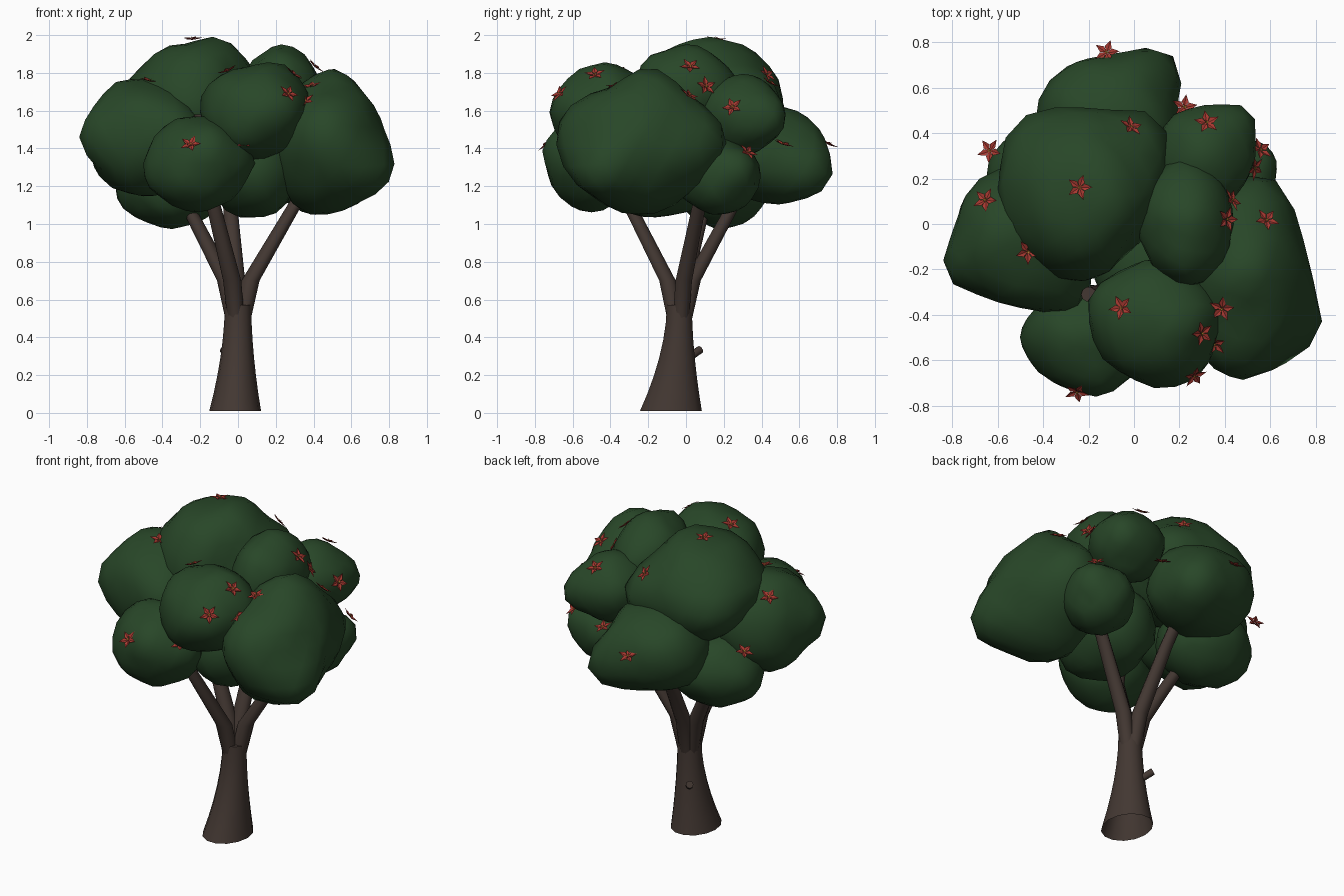
import bpy, bmesh, math
from mathutils import Vector, noise
from mathutils.bvhtree import BVHTree

cube = bpy.data.objects.get("Cube")
if cube:
    bpy.data.objects.remove(cube, do_unlink=True)

UP = Vector((0, 0, 1))


def material(name, rgb):
    m = bpy.data.materials.new(name)
    m.use_nodes = True
    m.diffuse_color = (*rgb, 1)
    m.node_tree.nodes["Principled BSDF"].inputs["Base Color"].default_value = (*rgb, 1)
    return m


leaf = material("leaf green", (0.021, 0.062, 0.021))
bark = material("bark brown", (0.056, 0.039, 0.032))
petal_red = material("petal red", (0.38, 0.04, 0.03))
stamen_yellow = material("stamen yellow", (0.55, 0.36, 0.04))


def finish(bm, name, mats, angle=50):
    """Turn a bmesh into a shaded object."""
    bmesh.ops.recalc_face_normals(bm, faces=bm.faces)
    mesh = bpy.data.meshes.new(name)
    bm.to_mesh(mesh)
    bm.free()
    for m in mats:
        mesh.materials.append(m)
    ob = bpy.data.objects.new(name, mesh)
    bpy.context.scene.collection.objects.link(ob)
    bpy.ops.object.select_all(action='DESELECT')
    ob.select_set(True)
    bpy.context.view_layer.objects.active = ob
    bpy.ops.object.shade_smooth_by_angle(angle=math.radians(angle))


def tube(name, rings, sides=12, normal=UP):
    """Skin of rings, each given as centre and two radii, open at the foot."""
    bm = bmesh.new()
    turn = UP.rotation_difference(Vector(normal))
    loops = []
    for centre, rx, ry in rings:
        loop = []
        for i in range(sides):
            a = math.tau * i / sides
            offset = turn @ Vector((rx * math.cos(a), ry * math.sin(a), 0))
            loop.append(bm.verts.new(Vector(centre) + offset))
        loops.append(loop)
    for low, high in zip(loops, loops[1:]):
        for i in range(sides):
            j = (i + 1) % sides
            bm.faces.new((low[i], low[j], high[j], high[i]))
    bm.faces.new(loops[-1])
    finish(bm, name, [bark])


# Trunk whose foot flares and leans towards the front left
trunk_rings = []
for step in range(7):
    t = step / 6
    flare = (1 - t) ** 1.8
    centre = (-0.015 * flare, -0.035 - 0.045 * flare, 0.01 + 0.56 * t)
    trunk_rings.append((centre, 0.07 + 0.067 * flare, 0.068 + 0.1 * flare))
tube("trunk", trunk_rings, 14)

# Cut stub at the back
tube("cut_stub", [((-0.03, 0.01, 0.29), 0.022, 0.022),
                  ((-0.078, 0.075, 0.335), 0.022, 0.022)], 8, (-0.6, 0.7, 0.5))

# Branches fan out from the trunk top, through a bend, to a tip inside the foliage
FORK = Vector((0, -0.035, 0.5))
for name, bend, tip in [("left_back_branch", (-0.26, 0.09, 1.08), (-0.43, 0.17, 1.38)),
                        ("front_branch", (-0.13, -0.3, 1.1), (-0.2, -0.31, 1.58)),
                        ("back_branch", (-0.04, 0.24, 1.08), (-0.08, 0.42, 1.4)),
                        ("right_branch", (0.3, 0.07, 1.1), (0.48, 0.14, 1.38))]:
    bend = Vector(bend)
    outward = bend - FORK
    outward.z = 0
    outward.normalize()
    tube(name, [(FORK + outward * 0.025, 0.045, 0.045),
                (FORK + outward * 0.07 + UP * 0.2, 0.048, 0.046),
                (bend, 0.038, 0.038), (tip, 0.033, 0.033)], 10)


def ellipsoid_radius(d, radii):
    return 1 / math.sqrt(sum((a / r) ** 2 for a, r in zip(d, radii)))


surfaces = []


def clump(name, centre, radii, *swells):
    """Lumpy ellipsoid whose surface is drawn out or in to each swell point."""
    c = Vector(centre)
    seed = Vector((len(surfaces) * 3.7, 1.3, 0.4))
    pulls = []
    for s in swells:
        out = Vector(s) - c
        toward = out.normalized()
        pulls.append((toward, out.length / ellipsoid_radius(toward, radii) - 1))
    bm = bmesh.new()
    bmesh.ops.create_icosphere(bm, subdivisions=3, radius=1)
    for v in bm.verts:
        d = v.co.normalized()
        scale = 1 + 0.09 * noise.noise(d * 1.7 + seed)
        for toward, grow in pulls:
            scale += grow * max(0, d.dot(toward)) ** 10
        v.co = c + d * ellipsoid_radius(d, radii) * scale
    surfaces.append(BVHTree.FromBMesh(bm))
    finish(bm, name, [leaf], 60)


# Foliage clumps, the largest first
clump("right_clump", (0.48, -0.25, 1.42), (0.29, 0.41, 0.34),
      (0.83, -0.47, 1.25), (0.54, -0.17, 1.81), (0.48, -0.7, 1.5),
      (0.35, -0.25, 1.04), (0.57, 0.21, 1.44))
clump("crown_clump", (-0.22, 0.13, 1.66), (0.36, 0.38, 0.31),
      (-0.12, 0.15, 1.99), (-0.54, 0.43, 1.64), (0.12, 0.44, 1.63), (0.0, -0.06, 1.7))
clump("left_clump", (-0.5, -0.05, 1.46), (0.3, 0.32, 0.31),
      (-0.81, -0.24, 1.49), (-0.24, -0.38, 1.48))
clump("back_clump", (-0.12, 0.45, 1.37), (0.32, 0.29, 0.26),
      (0.1, 0.75, 1.34), (0.1, 0.68, 1.17))
clump("upper_front_clump", (0.09, -0.43, 1.59), (0.28, 0.28, 0.25),
      (0.28, -0.68, 1.62), (0.38, -0.35, 1.65), (0.25, -0.42, 1.84), (-0.21, -0.36, 1.6))
clump("front_clump", (-0.21, -0.5, 1.32), (0.27, 0.24, 0.25),
      (-0.5, -0.54, 1.28), (-0.14, -0.76, 1.41), (0.08, -0.5, 1.34))
clump("upper_right_clump", (0.23, 0, 1.7), (0.2, 0.28, 0.24))
clump("back_right_clump", (0.31, 0.3, 1.58), (0.22, 0.22, 0.21), (0.51, 0.5, 1.55))
clump("lower_right_clump", (0.41, 0.17, 1.25), (0.21, 0.22, 0.2),
      (0.6, 0.33, 1.34), (0.35, -0.05, 1.18))
clump("lower_left_clump", (-0.35, 0.2, 1.21), (0.29, 0.25, 0.23), (-0.62, 0.15, 1.1))
clump("inner_clump", (0.08, -0.16, 1.3), (0.26, 0.33, 0.27))


def flower(name, x, y, spin, top=3):
    """Five folded petals and slim stamens, resting on the foliage below."""
    above = Vector((x, y, top))
    hits = [h for h in (s.ray_cast(above, -UP) for s in surfaces) if h[0]]
    if top > 2 and hits:
        spot, n, _, _ = min(hits, key=lambda h: h[3])
    else:
        spot, n = Vector((x, y, 1.41)), Vector((x, y, 1)).normalized()
    n = (n + UP * 0.4).normalized()
    spot = spot + n * 0.01
    turn = UP.rotation_difference(n)
    bm = bmesh.new()

    def vert(r, a, h):
        p = Vector((r * math.cos(a), r * math.sin(a), h))
        return bm.verts.new(spot + turn @ p)

    for i in range(5):
        a = spin + math.tau * i / 5
        root, mid, tip = vert(0, a, 0), vert(0.03, a, 0.004), vert(0.058, a, 0.012)
        for side in (-0.58, 0.58):
            edge = vert(0.029, a + side, 0.009)
            bm.faces.new((root, mid, edge))
            bm.faces.new((mid, tip, edge))
        b = a + math.pi / 5
        foot = [vert(0.003, b + side, 0.004) for side in (-1, 1)]
        stamen = bm.faces.new((*foot, vert(0.015, b, 0.017)))
        stamen.material_index = 1
    finish(bm, name, [petal_red, stamen_yellow], 20)


# Star flowers scattered over the crown
SPOTS = [(-0.24, 0.16), (-0.65, 0.1), (-0.47, -0.12), (-0.05, -0.37), (0.29, -0.48),
         (0.36, -0.52), (0.26, -0.66), (0.39, -0.37), (0.4, 0.02), (0.42, 0.1),
         (0.58, 0.01), (0.52, 0.25), (0.55, 0.32), (0.32, 0.44), (-0.02, 0.42),
         (0.22, 0.51), (-0.12, 0.75), (-0.25, -0.73), (-0.63, 0.32)]
for i, (x, y) in enumerate(SPOTS):
    flower(f"flower_{i + 1}", x, y, i * 1.1)

# One more sheltered beneath the upper front clump
flower("sheltered_flower", 0.03, -0.62, 0.3, 1.41)
